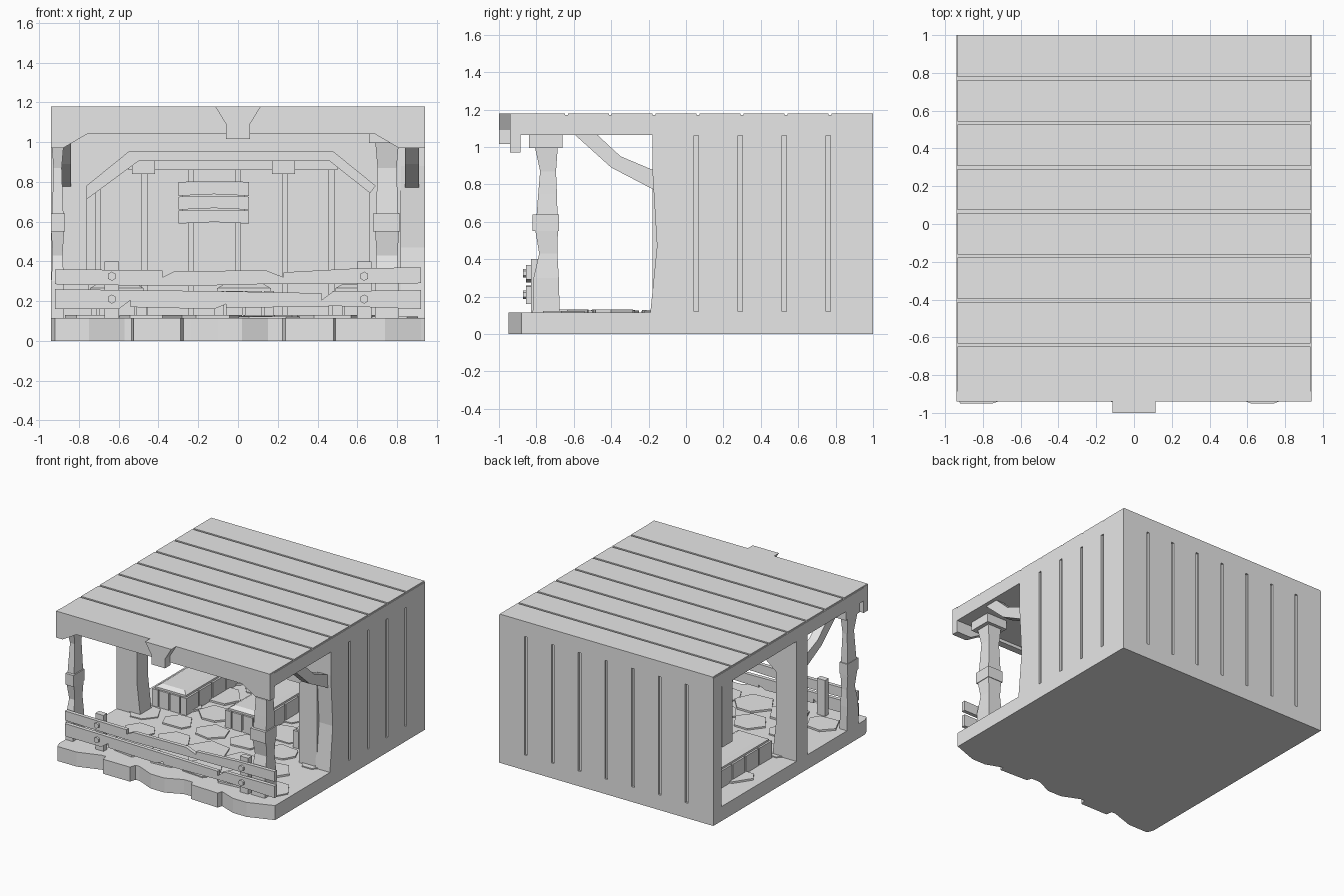
import bpy, bmesh, math, random
from mathutils import Vector

random.seed(4)
cube = bpy.data.objects.get("Cube")
if cube:
    bpy.data.objects.remove(cube, do_unlink=True)

stone = bpy.data.materials.new("plain grey")
stone.use_nodes = True
stone.diffuse_color = (0.8, 0.8, 0.8, 1)
stone.node_tree.nodes["Principled BSDF"].inputs["Base Color"].default_value = (0.8, 0.8, 0.8, 1)


def finish(name, bm):
    bmesh.ops.recalc_face_normals(bm, faces=bm.faces)
    me = bpy.data.meshes.new(name)
    bm.to_mesh(me)
    bm.free()
    me.materials.append(stone)
    ob = bpy.data.objects.new(name, me)
    bpy.context.collection.objects.link(ob)
    return ob


def prism(name, pts, axis, lo, hi):
    """Extrude a 2D outline along an axis; outline uses the other two axes in order."""
    bm = bmesh.new()
    place = {"x": lambda a, b, t: (t, a, b), "y": lambda a, b, t: (a, t, b),
             "z": lambda a, b, t: (a, b, t)}[axis]
    rings = [[bm.verts.new(place(a, b, t)) for a, b in pts] for t in (lo, hi)]
    n = len(pts)
    for ring in rings:
        bm.faces.new(ring)
    for i in range(n):
        j = (i + 1) % n
        bm.faces.new((rings[0][i], rings[0][j], rings[1][j], rings[1][i]))
    return finish(name, bm)


def box(name, x0, x1, y0, y1, z0, z1):
    return prism(name, [(x0, y0), (x1, y0), (x1, y1), (x0, y1)], "z", z0, z1)


def loft(name, levels):
    """Stack rectangular sections (z, x0, x1, y0, y1) into one solid."""
    bm = bmesh.new()
    rings = [[bm.verts.new((x, y, z)) for x, y in ((x0, y0), (x1, y0), (x1, y1), (x0, y1))]
             for z, x0, x1, y0, y1 in levels]
    bm.faces.new(rings[0])
    bm.faces.new(rings[-1])
    for a, b in zip(rings, rings[1:]):
        for i in range(4):
            j = (i + 1) % 4
            bm.faces.new((a[i], a[j], b[j], b[i]))
    return finish(name, bm)


def cut(target, cutters):
    """Subtract helper solids from a part, then remove the helpers."""
    for c in cutters:
        c.hide_render = True
        mod = target.modifiers.new("groove", "BOOLEAN")
        mod.operation = "DIFFERENCE"
        mod.solver = "EXACT"
        mod.object = c
    bpy.context.view_layer.objects.active = target
    for mod in list(target.modifiers):
        bpy.ops.object.modifier_apply(modifier=mod.name)
    for c in cutters:
        bpy.data.objects.remove(c, do_unlink=True)


W, FLOOR, CEIL = 0.94, 0.115, 1.065
STEP = 0.235

# Floor slab with a rough stone front edge
edge = [(-0.94, -0.9), (-0.92, -0.95), (-0.75, -0.95), (-0.57, -0.89), (-0.535, -0.89),
        (-0.525, -0.94), (-0.29, -0.94), (-0.275, -0.89), (-0.24, -0.89), (-0.1, -0.95),
        (0.02, -0.95), (0.15, -0.89), (0.225, -0.89), (0.24, -0.93), (0.48, -0.94),
        (0.49, -0.9), (0.62, -0.95), (0.74, -0.95), (0.92, -0.885), (0.94, -0.88)]
prism("floor_slab", edge + [(0.94, 1), (-0.94, 1)], "z", 0, FLOOR)

# Irregular flagstones
for row in range(6):
    for col in range(6):
        cx = -0.74 + col * 0.3 + (row % 2) * 0.15
        cy = -0.66 + row * 0.27
        if cx > 0.8:
            continue
        r = random.uniform(0.11, 0.155)
        pts = []
        for k in range(6):
            a = math.radians(60 * k + random.uniform(-14, 14))
            pts.append((cx + 1.1 * r * math.cos(a), cy + r * math.sin(a)))
        prism("flagstone", pts, "z", FLOOR - 0.01, FLOOR + random.uniform(0.008, 0.016))

# Roof slab and its planks
box("roof_slab", -W, W, -0.93, 1, CEIL, 1.17)
seams = [-0.64 + STEP * i for i in range(7)]
for y0, y1 in zip([-0.94] + seams, seams + [1.0]):
    box("roof_plank", -W + 0.005, W - 0.005, y0 + 0.008 * (y0 > -0.9), y1 - 0.008 * (y1 < 0.99), 1.165, 1.18)

# Front lintel and keystone
prism("front_lintel", [(-W, 1.178), (-W, 0.97), (-0.88, 0.97), (-0.76, 1.04), (0.69, 1.04),
                       (0.81, 0.97), (W, 0.97), (W, 1.178)], "y", -0.94, -0.885)
prism("keystone", [(-0.115, 1.18), (-0.06, 1.09), (-0.06, 1.015), (0.06, 1.015),
                   (0.06, 1.09), (0.115, 1.18)], "y", -1, -0.93)

# Back wall, grooved on both faces
wall = box("back_wall", -W, 0.81, 0.9, 1, 0, CEIL)
cut(wall, [box("groove", x - 0.012, x + 0.012, y - 0.015, y + 0.015, 0.12, 1.06)
           for x in [STEP * i for i in range(-3, 4)] for y in (0.9, 1)])

# Right wall, grooved, with a worn front edge
wall = prism("right_wall", [(-0.19, 0), (-0.19, 0.12), (-0.155, 0.47), (-0.18, 0.88),
                            (-0.18, CEIL), (1, CEIL), (1, 0)], "x", 0.81, W)
cut(wall, [box("groove", x - 0.015, x + 0.015, y - 0.012, y + 0.012, 0.12, 1.06)
           for y in [0.055 + STEP * i for i in range(4)] for x in (0.81, W)])

# Inner arch with its columns
prism("inner_arch", [(-W, 0.1), (-0.73, 0.1), (-0.76, 0.36), (-0.76, 0.78), (-0.55, 0.95),
                     (0.48, 0.95), (0.69, 0.78), (0.66, 0.74), (0.66, 0.1), (0.82, 0.1),
                     (0.82, CEIL), (-W, CEIL)], "y", -0.18, -0.04)
prism("back_arch", [(-W, 0.58), (-0.5, 0.905), (0.46, 0.905), (0.82, 0.62),
                    (0.82, CEIL), (-W, CEIL)], "y", 0.76, 0.89)
box("back_beam", -0.55, 0.5, 0.82, 0.91, 0.86, 0.95)
for x in (-0.475, 0.23):
    box("beam_bracket", x - 0.058, x + 0.058, 0.79, 0.9, 0.84, 0.92)

# Knee braces running from the arch to the roof
for name, x0 in (("right_brace", 0.84), ("left_brace", -0.91)):
    prism(name, [(-0.6, 1.07), (-0.48, 1.07), (-0.35, 0.95), (-0.16, 0.87), (-0.16, 0.765),
                 (-0.4, 0.89)], "x", x0, x0 + 0.07)

# Front posts with caps, collars and chipped corners
for side, x0, x1 in (("right", 0.69, 0.81), ("left", -W, -0.875)):
    shape = [(0.1, 0, -0.82, -0.675), (0.3, 0, -0.815, -0.68), (0.43, 0.008, -0.785, -0.688),
             (0.55, 0, -0.805, -0.685), (0.75, 0.008, -0.79, -0.69), (0.87, 0.012, -0.78, -0.695),
             (1.01, 0, -0.81, -0.685)]
    loft(side + "_post", [(z, x0 + d, x1 - d, y0, y1) for z, d, y0, y1 in shape])
    box(side + "_collar", max(x0 - 0.01, -W), x1 + 0.005, -0.82, -0.68, 0.55, 0.64)
    box(side + "_cap", max(x0 - 0.03, -W), x1 + 0.03, -0.84, -0.66, 0.995, 1.07)

# Fence rails with splits, stakes and hexagonal bolts
prism("lower_rail", [(-0.92, 0.16), (-0.6, 0.16), (-0.54, 0.205), (-0.54, 0.17), (-0.12, 0.16),
                     (-0.06, 0.185), (-0.06, 0.165), (0.5, 0.175), (0.92, 0.16), (0.92, 0.255),
                     (0.48, 0.25), (0.42, 0.205), (0.42, 0.24), (-0.1, 0.25), (-0.92, 0.26)],
      "y", -0.855, -0.825)
prism("upper_rail", [(-0.92, 0.285), (-0.3, 0.275), (0.1, 0.285), (0.92, 0.29), (0.92, 0.37),
                     (0.6, 0.365), (0.23, 0.345), (0.23, 0.32), (0.14, 0.355), (-0.32, 0.35),
                     (-0.38, 0.32), (-0.38, 0.355), (-0.92, 0.36)], "y", -0.855, -0.825)
for x in (-0.635, 0.635):
    box("fence_stake", x - 0.036, x + 0.036, -0.83, -0.785, 0.1, 0.4)
    for z in (0.21, 0.325):
        hexagon = [(x + 0.023 * math.sin(k * math.pi / 3), z + 0.023 * math.cos(k * math.pi / 3))
                   for k in range(6)]
        prism("fence_bolt", hexagon, "y", -0.872, -0.85)

# Three stone beds: block sides, core and lid
for x in (-0.76, -0.12, 0.475):
    box("bed_core", x + 0.02, x + 0.28, 0.03, 0.66, 0.1, 0.25)
    for i in range(4):
        y = 0.01 + i * 0.167
        for bx in (x, x + 0.25):
            box("bed_block", bx, bx + 0.05, y, y + 0.155, 0.1, 0.25)
    for i in range(2):
        box("bed_end_block", x + 0.06 + i * 0.095, x + 0.145 + i * 0.095, 0.01, 0.06, 0.1, 0.25)
    loft("bed_lid", [(0.24, x + 0.015, x + 0.285, 0.025, 0.67),
                     (0.265, x + 0.015, x + 0.285, 0.025, 0.67),
                     (0.285, x + 0.05, x + 0.25, 0.06, 0.635)])

# Plank sign on the back wall
for z0, z1 in ((0.59, 0.655), (0.66, 0.725), (0.73, 0.8)):
    prism("sign_plank", [(-0.3, z0), (-0.12, z0 + 0.008), (0.055, z0), (0.055, z1),
                         (-0.1, z1 + 0.003), (-0.3, z1)], "y", 0.83, 0.86)
box("sign_backing", -0.28, 0.035, 0.855, 0.905, 0.61, 0.79)
